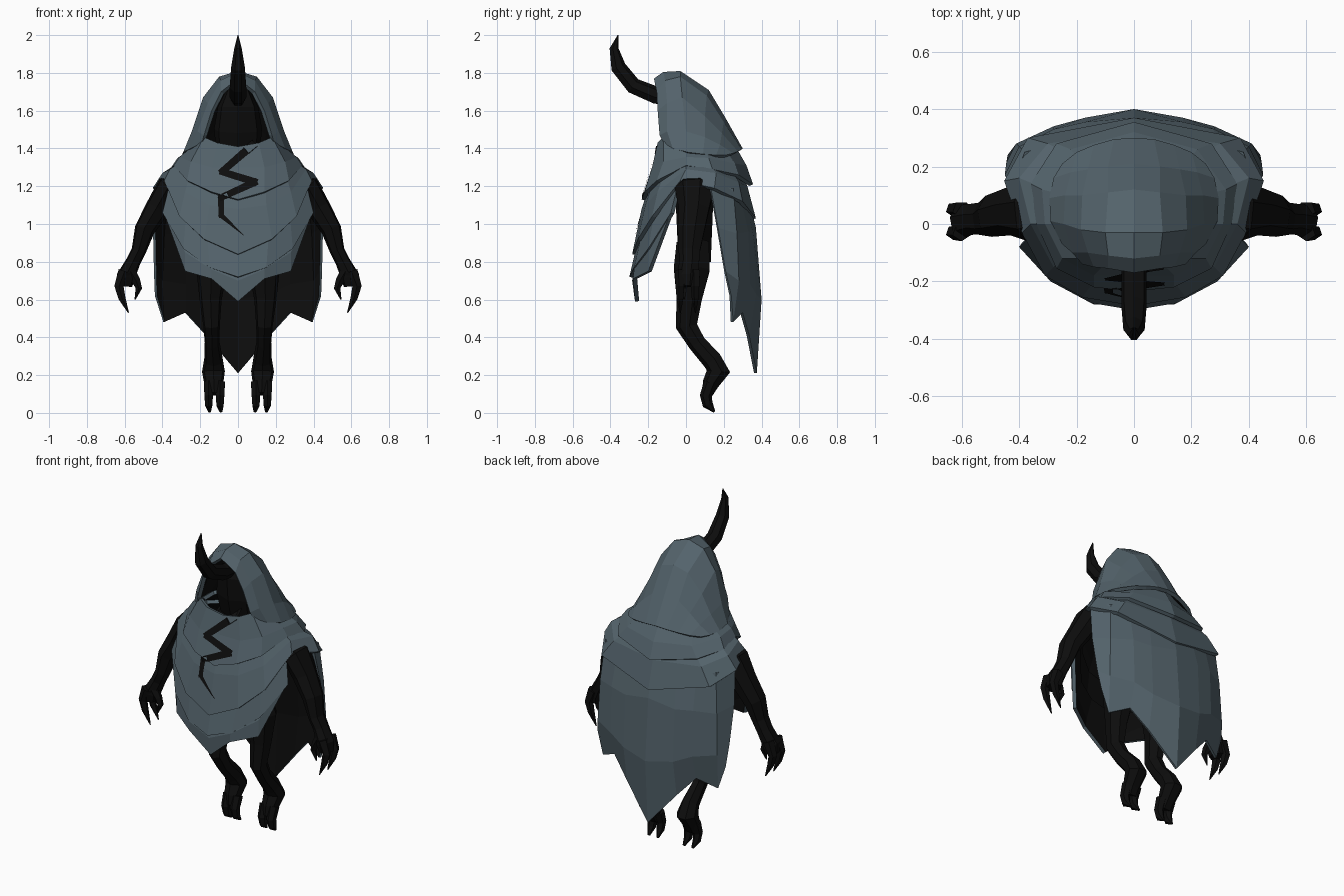
import bpy, math
from mathutils import Vector


def material(name, rgb):
    m = bpy.data.materials.new(name)
    m.diffuse_color = (*rgb, 1)
    return m


GREY = material("slate cloth", (0.088, 0.125, 0.148))
BLACK = material("near black", (0.004, 0.004, 0.004))


def make(name, verts, faces, mats, mirror=True):
    me = bpy.data.meshes.new(name)
    me.from_pydata(verts, [], faces)
    ob = bpy.data.objects.new(name, me)
    bpy.context.collection.objects.link(ob)
    for m in mats:
        me.materials.append(m)
    if mirror:
        mod = ob.modifiers.new("mirror", 'MIRROR')
        mod.merge_threshold = 0.001
    return ob


def cloth(name, curves, thick=0.022):
    """Loft half curves, mirror them, thicken inward with a black lining."""
    n = len(curves[0])
    verts = [p for c in curves for p in c]
    faces = [(i*n+j, (i+1)*n+j, (i+1)*n+j+1, i*n+j+1)
             for i in range(len(curves)-1) for j in range(n-1)]
    ob = make(name, verts, faces, [GREY, BLACK])
    mod = ob.modifiers.new("thickness", 'SOLIDIFY')
    mod.thickness, mod.offset = thick, -1
    mod.material_offset, mod.material_offset_rim = 1, 0
    return ob


def tube(name, path, mirror=True, sides=7):
    """Faceted limb through points (x, y, z, x radius, y radius)."""
    pts = [Vector(p[:3]) for p in path]
    verts, faces, n = [], [], sides
    for i, p in enumerate(pts):
        t = (pts[min(i+1, len(pts)-1)] - pts[max(i-1, 0)]).normalized()
        u = (Vector((1, 0, 0)) - t*t.x).normalized()
        v = t.cross(u)
        for k in range(n):
            a = 2*math.pi*k/n + math.pi/2
            verts.append(p + u*math.cos(a)*path[i][3] + v*math.sin(a)*path[i][4])
    for i in range(len(pts)-1):
        for k in range(n):
            faces.append((i*n+k, i*n+(k+1) % n, (i+1)*n+(k+1) % n, (i+1)*n+k))
    faces += [tuple(range(n))[::-1], tuple(range((len(pts)-1)*n, len(pts)*n))]
    return make(name, verts, faces, [BLACK], mirror)


# Hood: arches from the back hem forward to the face opening
cloth("hood", [
    [(0, .30, 1.40), (.07, .295, 1.395), (.14, .275, 1.385), (.20, .25, 1.375), (.25, .21, 1.365)],
    [(0, .21, 1.56), (.09, .20, 1.54), (.16, .19, 1.48), (.22, .18, 1.42), (.28, .16, 1.365)],
    [(0, .12, 1.71), (.09, .11, 1.68), (.18, .10, 1.57), (.24, .10, 1.46), (.295, .09, 1.37)],
    [(0, -.03, 1.81), (.10, -.03, 1.78), (.185, -.02, 1.67), (.245, 0, 1.49), (.29, .01, 1.38)],
    [(0, -.12, 1.805), (.09, -.11, 1.76), (.16, -.10, 1.64), (.215, -.10, 1.49), (.25, -.07, 1.40)],
    [(0, -.17, 1.77), (.09, -.155, 1.70), (.14, -.15, 1.60), (.18, -.14, 1.47), (.19, -.12, 1.43)],
])

# Collar layer below the hood, front centre to back centre
cloth("collar", [
    [(0, -.15, 1.41), (.11, -.15, 1.43), (.18, -.12, 1.46), (.24, 0, 1.40),
     (.24, .10, 1.40), (.17, .19, 1.42), (0, .24, 1.45)],
    [(0, -.18, 1.30), (.14, -.18, 1.30), (.25, -.12, 1.33), (.31, 0, 1.355),
     (.32, .12, 1.35), (.22, .26, 1.32), (0, .32, 1.31)],
    [(0, -.235, 1.13), (.14, -.22, 1.17), (.27, -.155, 1.23), (.34, 0, 1.31),
     (.36, .14, 1.29), (.27, .28, 1.26), (0, .355, 1.21)],
])

# Shoulder mantle
cloth("mantle", [
    [(0, -.16, 1.30), (.14, -.15, 1.30), (.24, -.10, 1.31), (.29, 0, 1.34),
     (.30, .12, 1.32), (.20, .23, 1.31), (0, .28, 1.30)],
    [(0, -.235, 1.08), (.15, -.215, 1.10), (.28, -.15, 1.17), (.36, 0, 1.29),
     (.40, .16, 1.27), (.30, .28, 1.22), (0, .325, 1.20)],
    [(0, -.285, .84), (.18, -.255, .92), (.31, -.18, 1.04), (.39, -.03, 1.23),
     (.452, .15, 1.19), (.37, .30, 1.12), (0, .37, 1.03)],
])

# Two overlapping front panels, the lower one pointed
cloth("front_panel_upper", [
    [(0, -.235, 1.0), (.17, -.215, 1.03), (.27, -.16, 1.10), (.36, -.04, 1.22)],
    [(0, -.30, .72), (.15, -.275, .77), (.29, -.20, .87), (.40, -.08, 1.06)],
])
cloth("front_panel_lower", [
    [(0, -.255, .86), (.13, -.24, .88), (.25, -.19, .93), (.36, -.07, 1.14)],
    [(0, -.285, .70), (.14, -.275, .76), (.28, -.20, .85), (.37, -.10, 1.05)],
    [(0, -.27, .59), (.14, -.28, .71), (.28, -.20, .75), (.385, -.09, 1.04)],
])

# Long ragged back cape, side edge to centre
cloth("back_cape", [
    [(.43, .13, 1.20), (.38, .25, 1.19), (.27, .28, 1.18), (.15, .31, 1.17), (0, .33, 1.15)],
    [(.45, .17, .98), (.40, .27, .95), (.28, .33, .96), (.17, .355, .95), (0, .37, .98)],
    [(.445, .21, .75), (.41, .28, .70), (.28, .34, .68), (.17, .37, .63), (0, .40, .60)],
    [(.44, .24, .62), (.395, .25, .48), (.28, .30, .53), (.17, .335, .41), (0, .375, .21)],
], 0.015)

# Body inside the cloak
tube("head", [(0, -.01, 1.74, .05, .05), (0, -.03, 1.62, .11, .08),
              (0, -.01, 1.50, .13, .09), (0, .02, 1.38, .12, .09)], False)
tube("torso", [(0, .03, 1.42, .10, .08), (0, .05, 1.25, .25, .11),
               (0, .05, 1.02, .17, .10), (0, .05, .80, .16, .09)], False)
tube("horn", [(0, -.08, 1.67, .04, .05), (0, -.16, 1.68, .045, .048), (0, -.28, 1.73, .045, .045),
              (0, -.36, 1.83, .038, .042), (0, -.382, 1.93, .02, .025), (0, -.36, 2.0, .002, .002)], False)

# Arms and clawed hands
tube("arms", [(.28, .05, 1.22, .06, .09), (.37, .05, 1.19, .07, .11), (.43, .045, 1.08, .065, .085),
              (.495, .03, .97, .055, .075), (.525, .02, .86, .04, .06), (.555, .02, .80, .04, .055),
              (.595, .01, .72, .05, .06), (.60, .01, .67, .04, .05)])
for i, y in enumerate((-.03, .05)):
    tube(f"fingers_{i+1}", [(.60, y, .75, .035, .03), (.63, y, .67, .026, .025),
                            (.615, y, .61, .02, .02), (.58, y, .53, .003, .003)], sides=5)
tube("thumbs", [(.575, -.01, .76, .03, .03), (.54, -.01, .70, .024, .024),
                (.525, -.01, .66, .018, .02), (.545, -.01, .60, .003, .003)], sides=5)

# Back-bent legs with two toes each
tube("legs", [(.09, .04, .90, .08, .09), (.14, .035, .76, .085, .10), (.145, .02, .60, .06, .07),
              (.14, .005, .46, .045, .06), (.137, .06, .37, .04, .05), (.13, .14, .28, .05, .055),
              (.13, .175, .22, .062, .065), (.128, .13, .15, .05, .045), (.125, .115, .10, .045, .03)])
for i, x in enumerate((.095, .155)):
    tube(f"toes_{i+1}", [(x, .13, .16, .03, .035), (x, .105, .09, .026, .032),
                         (x, .115, .045, .022, .028), (x - .005, .15, .006, .008, .006)], sides=6)

# Zigzag crack: thin plate laid onto the front cloth by ray casting
deps = bpy.context.evaluated_depsgraph_get()
path = [Vector(p) for p in ((.08, 1.42), (-.085, 1.277), (.09, 1.222),
                            (-.09, 1.14), (-.088, 1.045), (.03, .94))]
widths = [.022, .018, .02, .017, .014, .001]


def on_cloth(p):
    hit, loc, *_ = bpy.context.scene.ray_cast(deps, (p.x, -1, p.y), (0, 1, 0))
    return (p.x, (loc.y if hit else -.2) - .005, p.y)


verts, faces, steps = [], [], 8
for i in range(len(path)-1):
    d = (path[i+1] - path[i]).normalized()
    side = Vector((-d.y, d.x))
    a = path[i] - d*.012
    b = path[i+1] + d*(.012 if i < len(path)-2 else 0)
    for k in range(steps+1):
        f = k/steps
        w = widths[i]*(1-f) + widths[i+1]*f
        c = a.lerp(b, f)
        verts += [on_cloth(c - side*w), on_cloth(c + side*w)]
        if k:
            n = len(verts)
            faces.append((n-4, n-2, n-1, n-3))
make("crack", verts, faces, [BLACK], False)
